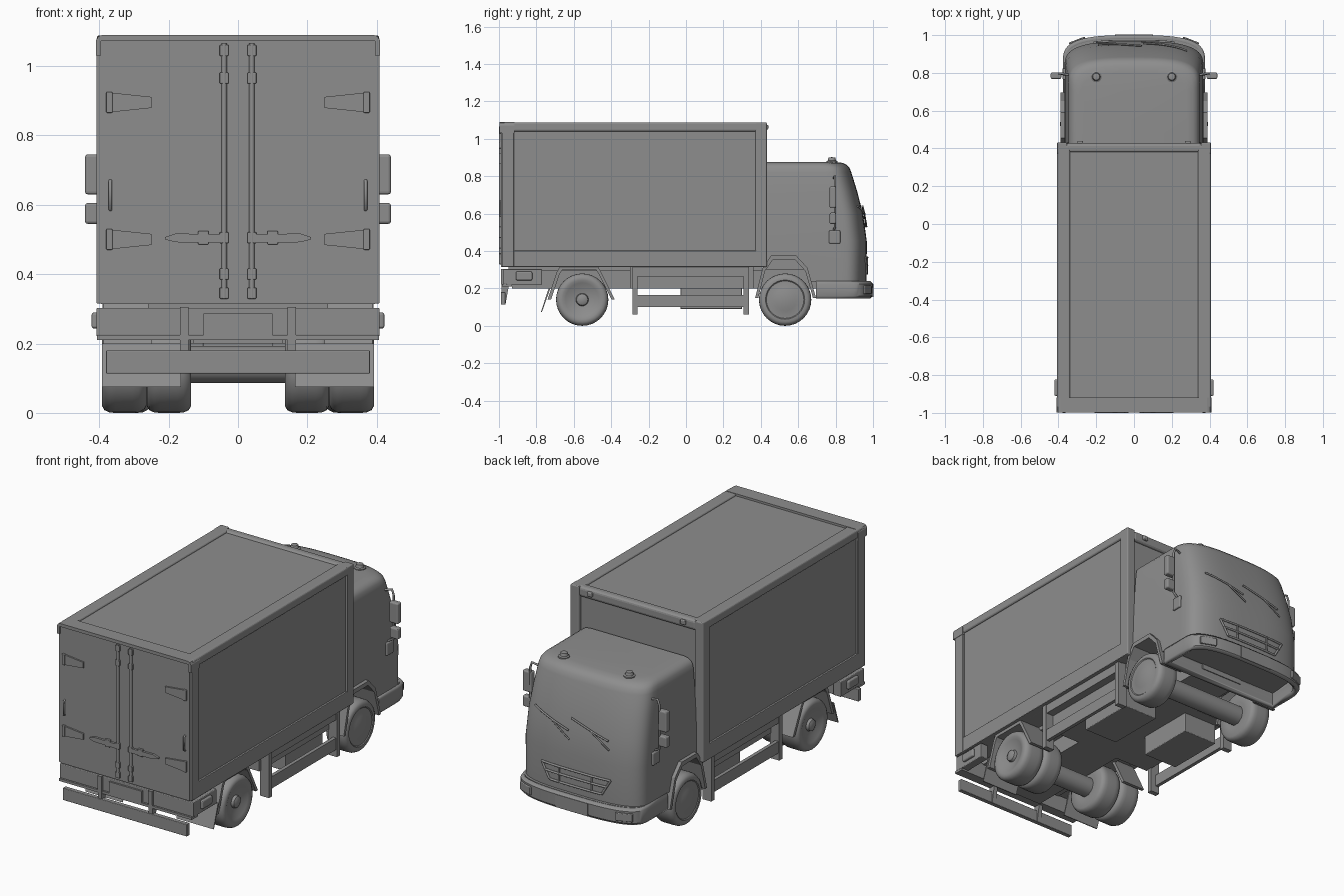
import bpy, bmesh, math
from mathutils import Vector

if "Cube" in bpy.data.objects:
    bpy.data.objects.remove(bpy.data.objects["Cube"])

grey = bpy.data.materials.new("plain_grey")
grey.use_nodes = True
grey.diffuse_color = (0.27, 0.27, 0.27, 1)
grey.node_tree.nodes["Principled BSDF"].inputs["Base Color"].default_value = (0.27, 0.27, 0.27, 1)
SIDES = ((1, "left"), (-1, "right"))


def finish(name, bm, smooth=False):
    bmesh.ops.recalc_face_normals(bm, faces=bm.faces)
    me = bpy.data.meshes.new(name)
    bm.to_mesh(me)
    bm.free()
    ob = bpy.data.objects.new(name, me)
    bpy.context.collection.objects.link(ob)
    me.materials.append(grey)
    bpy.ops.object.select_all(action='DESELECT')
    ob.select_set(True)
    bpy.context.view_layer.objects.active = ob
    if smooth:
        bpy.ops.object.shade_smooth_by_angle(angle=math.radians(35))
    return ob


def box(name, x, y, z, bevel=0.0, turn=0.0):
    """Box from (min, max) ranges, optionally turned about its own z axis."""
    bm = bmesh.new()
    bmesh.ops.create_cube(bm, size=1)
    size = Vector([abs(r[1] - r[0]) for r in (x, y, z)])
    bmesh.ops.scale(bm, vec=size, verts=bm.verts)
    if bevel:
        bmesh.ops.bevel(bm, geom=bm.edges[:], offset=bevel, segments=3, affect='EDGES', profile=0.5)
    ob = finish(name, bm)
    ob.location = [(r[0] + r[1]) / 2 for r in (x, y, z)]
    ob.rotation_euler.z = turn


def pair(name, x, y, z, bevel=0.0):
    for s, side in SIDES:
        box(f"{side}_{name}", (s * x[0], s * x[1]), y, z, bevel)


def prism(name, pts, axis, a, b):
    """Extrude a flat outline along x (outline in y,z) or y (outline in x,z)."""
    place = (lambda p, d: (d, p[0], p[1])) if axis == 'x' else (lambda p, d: (p[0], d, p[1]))
    bm = bmesh.new()
    va = [bm.verts.new(place(p, a)) for p in pts]
    vb = [bm.verts.new(place(p, b)) for p in pts]
    bm.faces.new(va)
    bm.faces.new(vb)
    for i in range(len(pts)):
        j = (i + 1) % len(pts)
        bm.faces.new((va[i], va[j], vb[j], vb[i]))
    return finish(name, bm)


def lathe(name, profile, axis, loc, steps=32):
    """Spin (radius, distance) points about the x or z axis."""
    bm = bmesh.new()
    vs = [bm.verts.new((r, 0, d)) for r, d in profile]
    edges = [bm.edges.new(e) for e in zip(vs, vs[1:])]
    bmesh.ops.spin(bm, geom=vs + edges, cent=(0, 0, 0), axis=(0, 0, 1), angle=math.tau, steps=steps)
    bmesh.ops.remove_doubles(bm, verts=bm.verts, dist=0.0001)
    ob = finish(name, bm, True)
    ob.location = loc
    ob.rotation_euler.y = axis * math.pi / 2


def tube(name, pts, r):
    cu = bpy.data.curves.new(name, 'CURVE')
    cu.dimensions = '3D'
    cu.bevel_depth, cu.bevel_resolution, cu.use_fill_caps = r, 3, True
    sp = cu.splines.new('POLY')
    sp.points.add(len(pts) - 1)
    for p, c in zip(sp.points, pts):
        p.co = (*c, 1)
    cu.materials.append(grey)
    bpy.context.collection.objects.link(bpy.data.objects.new(name, cu))


DEPTH, POWER = 0.14, 0.65


def plan(w, back, front):
    """Half-rounded outline with a bowed nose."""
    arc = [i * math.pi / 28 for i in range(29)]
    nose = [(math.copysign(abs(math.cos(t)) ** POWER, math.cos(t)) * w,
             front - DEPTH + DEPTH * abs(math.sin(t)) ** POWER) for t in arc]
    return [(w, back)] + nose + [(-w, back)]


def nose_y(x, w, front):
    c = min(1, (abs(x) / w) ** (1 / POWER))
    return front - DEPTH + DEPTH * math.sqrt(1 - c * c) ** POWER


def loft(name, levels, caps=True):
    bm = bmesh.new()
    rings = [[bm.verts.new((x, y, z)) for x, y in plan(w, b, f)] for z, w, b, f in levels]
    for r, q in zip(rings, rings[1:]):
        for i in range(len(r)):
            j = (i + 1) % len(r)
            bm.faces.new((r[i], r[j], q[j], q[i]))
    if caps:
        bm.faces.new(rings[0])
        bm.faces.new(rings[-1])
    return finish(name, bm, True)


# Cargo body: core, frame members and roof border around recessed panels
box("cargo_core", (-.397, .397), (-.975, .412), (.318, 1.078))
pair("bottom_rail", (.36, .407), (-.975, .42), (.315, .402), .003)
pair("top_rail", (.338, .407), (-.975, .42), (1.04, 1.088), .01)
pair("rear_post", (.36, .408), (-.985, -.92), (.315, 1.08), .003)
pair("front_post", (.355, .407), (.372, .432), (.315, 1.088), .006)
box("roof_front_border", (-.36, .36), (.38, .428), (1.03, 1.087), .015)
box("front_sill", (-.36, .36), (.40, .425), (.315, .38))
pair("front_marker", (.27, .3), (.42, .44), (1.05, 1.075), .005)

# Rear header with rounded ends and side cheeks
prism("rear_header", [(-.41, 1.03), (-.41, 1.072), (-.403, 1.085), (-.39, 1.09), (.39, 1.09), (.403, 1.085),
                      (.41, 1.072), (.41, 1.03), (.395, 1.03), (.395, 1.072), (-.395, 1.072), (-.395, 1.03)],
      'y', -.998, -.918)

# Rear doors with lock rods, handles and hinges
pair("door", (0, .395), (-.988, -.96), (.314, 1.074))
for s, side in SIDES:
    x = s * .04
    tube(side + "_lock_rod", [(x, -.993, .33), (x, -.993, 1.065)], .008)
    for z in (.345, .4, .505, .965, 1.045):
        box(side + "_rod_collar", (x - .013, x + .013), (-1, -.984), (z - .016, z + .016), .003)
    prism(side + "_door_handle", [(s * a, b) for a, b in
          ((.05, .49), (.18, .492), (.21, .5), (.21, .507), (.18, .517), (.05, .515))], 'y', -1, -.985)
    box(side + "_handle_keeper", (s * .085, s * .115), (-1, -.984), (.485, .525), .003)
    for z in (.5, .895):
        prism(side + "_hinge_strap", [(s * a, z + b) for a, b in
              ((.25, -.016), (.365, -.028), (.365, .028), (.25, .016))], 'y', -.997, -.985)
        box(side + "_hinge_knuckle", (s * .362, s * .38), (-1, -.984), (z - .03, z + .03), .003)
    tube(side + "_grab_handle", [(s * .368, -.984, .585), (s * .368, -.996, .59),
                                 (s * .368, -.996, .665), (s * .368, -.984, .67)], .005)

# Rear bumper, side lamps, plate and underrun bar
box("rear_bumper", (-.408, .408), (-.975, -.93), (.222, .303), .004)
box("bumper_lower_lip", (-.406, .406), (-.985, -.93), (.21, .224))
pair("bumper_return", (.36, .408), (-.96, -.77), (.22, .303), .004)
pair("side_lamp", (.40, .422), (-.91, -.822), (.243, .29), .008)
box("rear_plate", (-.1, .1), (-.985, -.97), (.217, .287))
box("underrun_bar", (-.38, .38), (-.99, -.965), (.113, .18), .003)
for s, side in SIDES:
    prism(side + "_bumper_bracket", [(-.985, .115), (-.99, .305), (-.93, .305), (-.95, .2), (-.965, .115)],
          'x', s * .143, s * .167)
    prism(side + "_mud_flap", [(-.775, .075), (-.77, .075), (-.725, .2), (-.735, .2)], 'x', s * .165, s * .392)

# Chassis, wide floor slab, hanging tanks and side guards
box("chassis_frame", (-.13, .13), (-.93, .72), (.2, .3))
box("floor_slab", (-.34, .34), (-.3, .36), (.2, .318))
box("cab_underfloor", (-.25, .25), (.42, .69), (.3, .373))
box("subframe", (-.26, .26), (-.95, .41), (.295, .32))
pair("tank", (.1, .31), (-.03, .3), (.09, .21), .004)
pair("guard_rail", (.365, .385), (-.28, .33), (.1, .165))
pair("guard_upper_rail", (.33, .385), (-.26, .31), (.265, .318))
for y in (-.272, .322):
    pair("guard_post", (.335, .39), (y - .014, y + .014), (.06, .32))

# Wheel arches as bent strips
ARCHES = {"rear": ((-.74, .14), (-.69, .29), (-.675, .315), (-.47, .315), (-.455, .29), (-.38, .14)),
          "front": ((.37, .15), (.41, .31), (.455, .375), (.59, .375), (.65, .31), (.695, .15))}
for end, outer in ARCHES.items():
    cy = (outer[0][0] + outer[-1][0]) / 2
    inner = [(cy + (y - cy) * .9, .14 + (z - .14) * .9) for y, z in reversed(outer)]
    for s, side in SIDES:
        prism(f"{side}_{end}_fender", list(outer) + inner, 'x', s * .25, s * .388)

# Wheels: dished twin rears, domed single fronts
TYRE = [(.075, -.064), (.12, -.064), (.132, -.057), (.139, -.042), (.14, -.025),
        (.14, .025), (.139, .042), (.132, .057), (.12, .064), (.105, .064)]
REAR_HUB = [(.09, .058), (.06, .046), (.034, .042), (.03, .056), (.018, .062), (0, .063)]
FRONT_HUB = [(.1, .06), (.09, .06), (.06, .066), (.04, .07), (.02, .072), (0, .073)]
for s, side in SIDES:
    for label, y, x, hub in (("front_wheel", .53, .318, FRONT_HUB), ("rear_outer_wheel", -.555, .328, REAR_HUB),
                             ("rear_inner_wheel", -.555, .199, REAR_HUB)):
        lathe(f"{side}_{label}", [(0, -.05)] + TYRE + hub, s, (s * x, y, .14))
for end, y in (("front", .53), ("rear", -.555)):
    tube(end + "_axle", [(-.27, y, .14), (.27, y, .14)], .056)

# Cab shell with wheel clearance cut away
LEVELS = [(.235, .368, .43, .965), (.45, .368, .43, .967), (.6, .363, .43, .946), (.72, .355, .43, .915),
          (.82, .347, .43, .884), (.845, .342, .43, .874), (.861, .331, .43, .858), (.871, .313, .43, .838),
          (.876, .285, .43, .8)]
cab = loft("cab", LEVELS)
cutter = prism("wheel_clearance", [(.35, .1), (.41, .31), (.455, .37), (.59, .37), (.65, .31), (.695, .15), (.7, .1)],
               'x', -.5, .5)
cutter.hide_render = True
cut = cab.modifiers.new("clearance", 'BOOLEAN')
cut.object, cut.solver = cutter, 'EXACT'
bpy.context.view_layer.objects.active = cab
bpy.ops.object.modifier_apply(modifier=cut.name)
bpy.data.objects.remove(cutter)
for s, side in SIDES:
    lathe(side + "_roof_lamp", [(.03, -.01), (.03, .006), (.022, .01), (.018, .025), (0, .028)], 0, (s * .2, .78, .874), 16)

# Front bumper: hollow shell with top ledge, plate and lamps
bumper = loft("front_bumper", [(.145, .37, .695, .985), (.16, .376, .695, .998), (.225, .376, .695, 1.0),
                               (.24, .37, .695, .985)], False)
thick = bumper.modifiers.new("wall", 'SOLIDIFY')
thick.thickness = .03
loft("bumper_ledge", [(.228, .366, .7, .98), (.239, .366, .7, .98)])
box("front_plate", (-.1, .1), (.985, 1.002), (.155, .225))
for s, side in SIDES:
    x = s * .3
    y = nose_y(x, .376, 1.0)
    slope = (nose_y(x + .03, .376, 1) - nose_y(x - .03, .376, 1)) / .06
    box(side + "_bumper_lamp", (x - .045, x + .045), (y - .012, y + .005), (.17, .215), .004, math.atan(slope))


def cab_front(x, z, out):
    for (z0, w0, _, f0), (z1, w1, _, f1) in zip(LEVELS, LEVELS[1:]):
        if z0 <= z <= z1:
            t = (z - z0) / (z1 - z0)
            return (x, nose_y(x, w0 + (w1 - w0) * t, f0 + (f1 - f0) * t) + out, z)


def face_line(name, a, b, r, out=.003):
    tube(name, [cab_front(a[0] + (b[0] - a[0]) * i / 8, a[1] + (b[1] - a[1]) * i / 8, out) for i in range(9)], r)


# Grille frame and wipers following the curved face
for z, w in ((.365, .21), (.325, .19), (.28, .16)):
    face_line("grille_bar", (-w, z), (w, z), .006)
for s, side in SIDES:
    face_line(side + "_grille_end", (s * .21, .365), (s * .16, .28), .006)
    face_line(side + "_grille_rib", (s * .1, .365), (s * .1, .28), .005)
for label, x in (("left", .28), ("right", .04)):
    face_line(label + "_wiper_blade", (x, .64), (x - .23, .575), .005, .008)
    face_line(label + "_wiper_arm", (x - .12, .607), (x - .24, .53), .004, .01)

# Mirrors on bent stalks, and door handle plates
for s, side in SIDES:
    tube(side + "_mirror_arm", [(s * a, y, z) for a, y, z in
         ((.345, .79, .79), (.385, .797, .8), (.395, .797, .77), (.395, .797, .53), (.36, .79, .51))], .006)
pair("main_mirror", (.385, .441), (.768, .802), (.63, .745), .008)
pair("wide_mirror", (.388, .441), (.768, .802), (.545, .605), .008)
pair("door_handle_plate", (.355, .378), (.765, .825), (.44, .51), .006)
